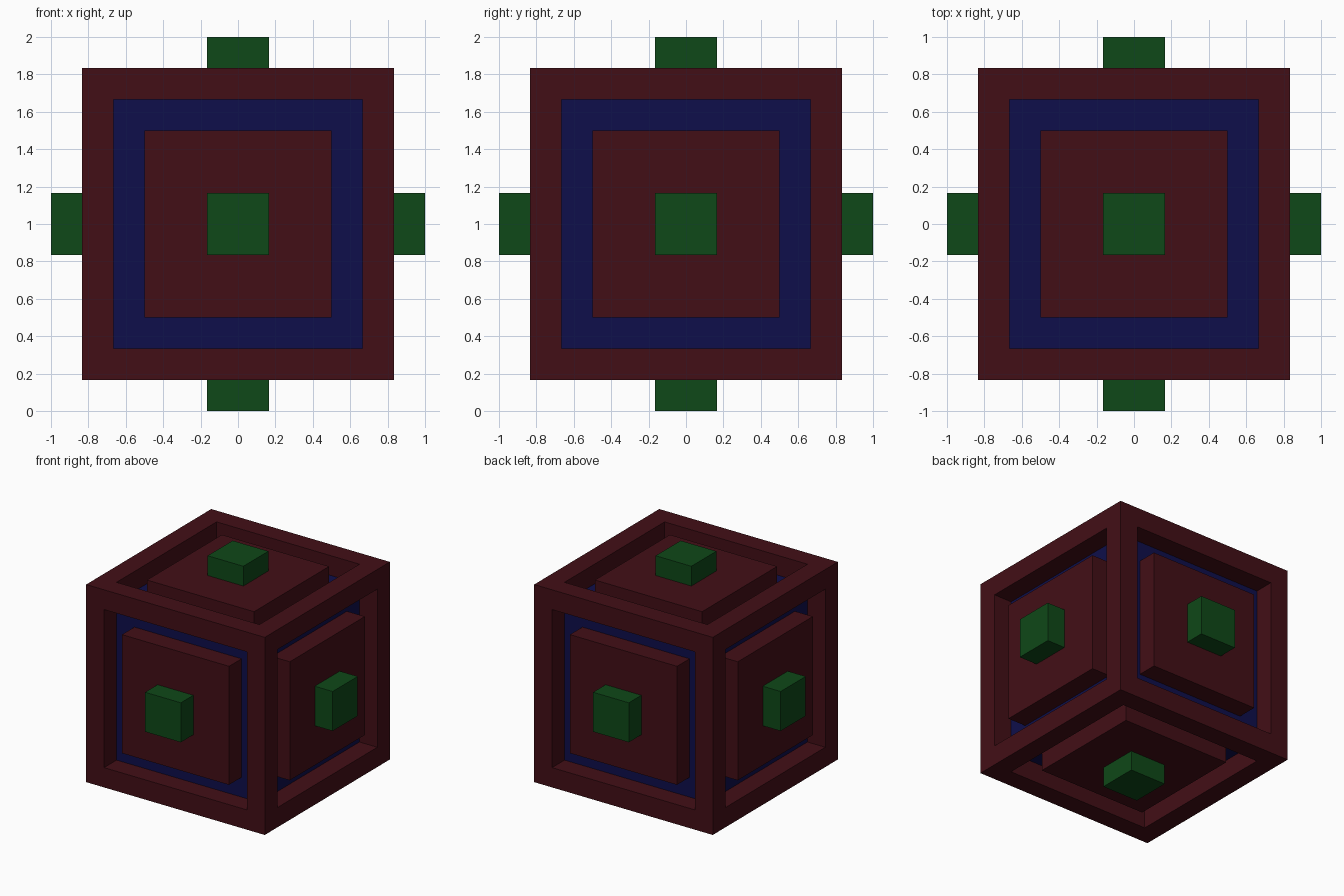
import bpy
import bmesh
from mathutils import Matrix, Vector

if "Cube" in bpy.data.objects:
    bpy.data.objects.remove(bpy.data.objects["Cube"])

U = 1 / 6                      # module size
CENTRE = Vector((0, 0, 1))


def material(name, rgb):
    m = bpy.data.materials.new(name)
    m.diffuse_color = (*rgb, 1)
    m.use_nodes = True
    m.node_tree.nodes["Principled BSDF"].inputs["Base Color"].default_value = m.diffuse_color
    return m


RED = material("dark_red", (0.055, 0.0045, 0.008))
BLUE = material("dark_blue", (0.0045, 0.0045, 0.07))
GREEN = material("dark_green", (0.0045, 0.065, 0.009))


def finish(name, bm, mat):
    mesh = bpy.data.meshes.new(name)
    bm.to_mesh(mesh)
    bm.free()
    mesh.materials.append(mat)
    ob = bpy.data.objects.new(name, mesh)
    bpy.context.collection.objects.link(ob)


def box(name, centre, size, mat):
    bm = bmesh.new()
    bmesh.ops.create_cube(bm, size=1, matrix=Matrix.Translation(CENTRE + centre) @ Matrix.Diagonal((*size, 1)))
    finish(name, bm, mat)


# Outer frame: cube with every face inset and pushed in, leaving twelve square beams
bm = bmesh.new()
bmesh.ops.create_cube(bm, size=10 * U, matrix=Matrix.Translation(CENTRE))
openings = list(bm.faces)
bmesh.ops.inset_individual(bm, faces=openings, thickness=U, use_even_offset=True)
for face in openings:
    inward = -face.normal * U
    new = bmesh.ops.extrude_discrete_faces(bm, faces=[face])["faces"][0]
    rim = [v.co.copy() for v in new.verts]
    outer = [bm.verts.new(co) for co in rim]
    for v in new.verts:
        v.co += inward
    inner = list(new.verts)
    for i in range(4):
        j = (i + 1) % 4
        bm.faces.new((outer[i], outer[j], inner[j], inner[i]))
    bmesh.ops.delete(bm, geom=[new], context='FACES_ONLY')
bmesh.ops.remove_doubles(bm, verts=bm.verts, dist=1e-4)
bmesh.ops.recalc_face_normals(bm, faces=bm.faces)
finish("frame", bm, RED)

# Inner core filling the frame
box("core", Vector((0, 0, 0)), (8 * U,) * 3, BLUE)

# Raised panel and stud on each of the six sides
for axis, label in enumerate("xyz"):
    for sign, side in ((-1, "negative"), (1, "positive")):
        direction = Vector((0, 0, 0))
        direction[axis] = sign
        panel_size, stud_size = [6 * U] * 3, [2 * U] * 3
        panel_size[axis] = stud_size[axis] = U
        box(f"panel_{side}_{label}", direction * 4.5 * U, panel_size, RED)
        box(f"stud_{side}_{label}", direction * 5.5 * U, stud_size, GREEN)
